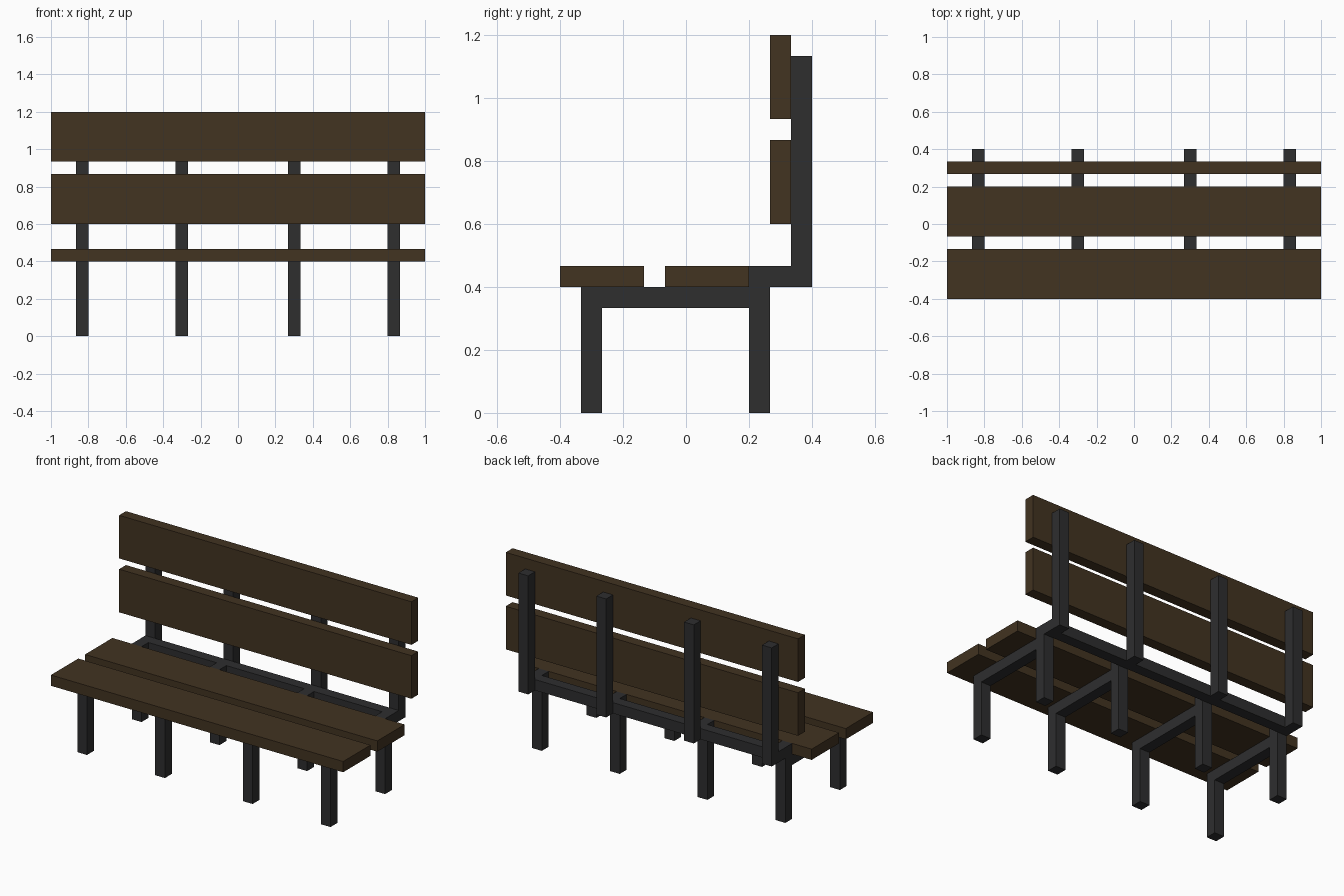
import bpy, bmesh
from mathutils import Vector

if "Cube" in bpy.data.objects:
    bpy.data.objects.remove(bpy.data.objects["Cube"])

U = 1 / 15  # the bench sits on a regular grid of this size


def material(name, rgb):
    m = bpy.data.materials.new(name)
    m.diffuse_color = (*rgb, 1)
    m.use_nodes = True
    m.node_tree.nodes["Principled BSDF"].inputs["Base Color"].default_value = m.diffuse_color
    return m


wood = material("dark brown wood", (0.054, 0.033, 0.0150))
metal = material("charcoal metal", (0.0273, 0.0273, 0.0280))


def extrude_x(name, profile, x0, x1, mat):
    """Extrude a y-z outline (grid units) from x0 to x1."""
    bm = bmesh.new()
    face = bm.faces.new([bm.verts.new((x0 * U, y * U, z * U)) for y, z in profile])
    ext = bmesh.ops.extrude_face_region(bm, geom=[face])
    verts = [g for g in ext["geom"] if isinstance(g, bmesh.types.BMVert)]
    bmesh.ops.translate(bm, verts=verts, vec=Vector(((x1 - x0) * U, 0, 0)))
    bmesh.ops.recalc_face_normals(bm, faces=bm.faces)
    mesh = bpy.data.meshes.new(name)
    bm.to_mesh(mesh)
    bm.free()
    mesh.materials.append(mat)
    obj = bpy.data.objects.new(name, mesh)
    bpy.context.collection.objects.link(obj)
    return obj


def beam(name, y0, y1, z0, z1, x0, x1, mat):
    return extrude_x(name, [(y0, z0), (y1, z0), (y1, z1), (y0, z1)], x0, x1, mat)


# Seat and backrest planks
beam("seat_plank_front", -6, -2, 6, 7, -15, 15, wood)
beam("seat_plank_rear", -1, 3, 6, 7, -15, 15, wood)
beam("backrest_plank_lower", 4, 5, 9, 13, -15, 15, wood)
beam("backrest_plank_upper", 4, 5, 14, 18, -15, 15, wood)

# Support frames: legs, seat rail, step and back post in one outline
frame = [(-5, 0), (-4, 0), (-4, 5), (3, 5), (3, 0), (4, 0), (4, 6), (6, 6),
         (6, 17), (5, 17), (5, 7), (3, 7), (3, 6), (-5, 6)]
starts = [-13, -5, 4, 12]
for i, x in enumerate(starts):
    extrude_x(f"support_frame_{i + 1}", frame, x, x + 1, metal)

# Lengthwise bar joining the frames behind the seat
for i, (a, b) in enumerate(zip(starts, starts[1:])):
    beam(f"rear_crossbar_{i + 1}", 4, 5, 6, 7, a + 1, b, metal)
